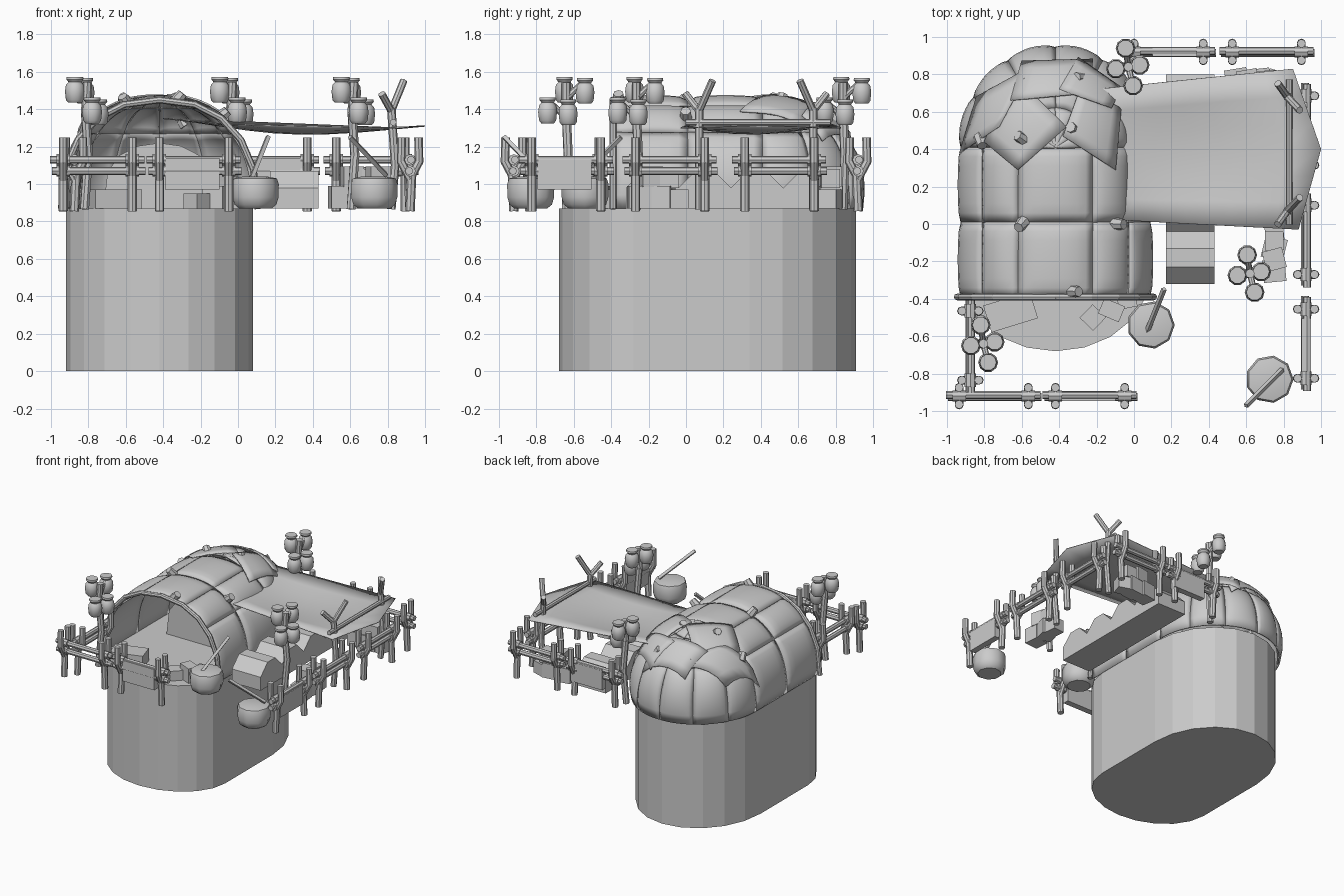
import bpy, bmesh, math, random
from mathutils import Vector, Matrix

if "Cube" in bpy.data.objects:
    bpy.data.objects.remove(bpy.data.objects["Cube"])
random.seed(3)
FLOOR = 0.87
pi = math.pi


def finish(bm, name, smooth=True, solid=0):
    bmesh.ops.recalc_face_normals(bm, faces=bm.faces)
    me = bpy.data.meshes.new(name)
    bm.to_mesh(me)
    bm.free()
    ob = bpy.data.objects.new(name, me)
    bpy.context.collection.objects.link(ob)
    if solid:
        m = ob.modifiers.new("thickness", 'SOLIDIFY')
        m.thickness, m.offset = solid, 0
    if smooth:
        bpy.ops.object.select_all(action='DESELECT')
        ob.select_set(True)
        bpy.context.view_layer.objects.active = ob
        bpy.ops.object.shade_smooth_by_angle(angle=math.radians(40))
    return ob


def tube(bm, pts, r, r2=None, n=8):
    pts = [Vector(p) for p in pts]
    for a, b in zip(pts, pts[1:]):
        d = b - a
        m = Matrix.Translation((a + b) / 2) @ d.to_track_quat('Z', 'Y').to_matrix().to_4x4()
        bmesh.ops.create_cone(bm, cap_ends=True, segments=n, radius1=r, radius2=r2 or r,
                              depth=d.length + 0.4 * r, matrix=m)


def box(bm, c, s, rz=0):
    m = Matrix.Translation(c) @ Matrix.Rotation(rz, 4, 'Z') @ Matrix.Diagonal((*s, 1))
    bmesh.ops.create_cube(bm, size=1, matrix=m)


def lathe(bm, prof, c, n):
    rows = [[bm.verts.new((c[0] + r * math.cos(2 * pi * i / n), c[1] + r * math.sin(2 * pi * i / n), c[2] + z))
             for i in range(n)] for r, z in prof]
    for a, b in zip(rows, rows[1:]):
        for i in range(n):
            j = (i + 1) % n
            bm.faces.new((a[i], a[j], b[j], b[i]))
    bm.faces.new(rows[0])
    bm.faces.new(rows[-1])


def prism(bm, pts, off):
    a = [bm.verts.new(p) for p in pts]
    b = [bm.verts.new(Vector(p) + Vector(off)) for p in pts]
    bm.faces.new(a)
    bm.faces.new(b)
    for i in range(len(a)):
        j = (i + 1) % len(a)
        bm.faces.new((a[i], a[j], b[j], b[i]))


def sheet(bm, fn, nu, nv):
    g = [[bm.verts.new(fn(i / nu, j / nv)) for j in range(nv + 1)] for i in range(nu + 1)]
    for i in range(nu):
        for j in range(nv):
            bm.faces.new((g[i][j], g[i + 1][j], g[i + 1][j + 1], g[i][j + 1]))


# Rounded pedestal
bm = bmesh.new()
pts = []
for y0, ry, start in ((0.34, 0.57, 0), (-0.28, 0.40, pi)):
    for i in range(11):
        a = start + pi * i / 10
        pts.append((-0.42 + 0.5 * math.cos(a), y0 + ry * math.sin(a), 0))
prism(bm, pts, (0, 0, FLOOR))
finish(bm, "pedestal", False)

# Quilted shelter: perimeter panels by elevation panels, each puffed out
P = 2 / 2.3
CX, Y0, YR, W, L, H = -0.42, -0.39, 0.41, 0.5, 0.53, 0.57
path = [("s", -1, Y0, 0.01), ("s", -1, 0.01, YR)]
path += [("a", 0, pi - k * pi / 6, pi - (k + 1) * pi / 6) for k in range(6)]
path += [("s", 1, YR, 0.01), ("s", 1, 0.01, Y0)]
for kind, side, p0, p1 in path:
    bm = bmesh.new()
    bands = [(0, 42), (42, 70)]
    if kind == "a" or side < 0:
        bands.append((70, 90 if kind == "a" else 110))
    for e0, e1 in bands:
        def panel(u, v):
            p = p0 + (p1 - p0) * u
            e = math.radians(e0 + (e1 - e0) * v)
            c, s = math.copysign(abs(math.cos(e)) ** P, math.cos(e)), math.sin(e) ** P
            if kind == "s":
                pos, d = Vector((CX + side * W * c, p, FLOOR + H * s)), Vector((side * c, 0, s))
            else:
                d = Vector((math.cos(p) * c, math.sin(p) * c, s))
                pos = Vector((CX + W * d.x, YR + L * d.y, FLOOR + H * s))
            half = 0.5 if e1 == 90 else 1
            across = max(math.sin(pi * half * v), 0) ** 0.6
            along = max(math.sin(pi * u), 0) ** (0.5 if kind == "a" else 0.3)
            if e1 == 90:
                along += (1 - along) * v
            return pos + d * (0.028 * across * along)
        sheet(bm, panel, 8, 8)
    finish(bm, "quilted_panels", True, 0.015)


def roof(x, y, lift):
    d = min(math.hypot((x - CX) / (W + 0.02), max(0, y - YR) / (L + 0.03)), 0.99)
    return (x, y, FLOOR + H * (1 - d ** 2.3) ** (1 / 2.3) + lift)


# Overlapping hide patches draped on the rear of the shelter
patches = [[(-0.62, 0.29), (-0.36, 0.52), (-0.63, 0.78), (-0.80, 0.44)],
           [(-0.10, 0.29), (-0.07, 0.62), (-0.29, 0.72), (-0.38, 0.47)],
           [(-0.93, 0.38), (-0.72, 0.52), (-0.55, 0.84), (-0.84, 0.68)],
           [(-0.66, 0.66), (-0.24, 0.70), (-0.22, 0.88), (-0.60, 0.87)],
           [(-0.40, 0.72), (-0.12, 0.62), (-0.07, 0.73), (-0.30, 0.89)]]
for k, q in enumerate(patches):
    bm = bmesh.new()
    a, b, c, d = [Vector(p) for p in q]
    sheet(bm, lambda u, v: roof(*a.lerp(b, u).lerp(d.lerp(c, u), v), 0.036 + 0.003 * k), 5, 5)
    finish(bm, "hide_patch", True, 0.01)

# Peg knots at the seams
bm = bmesh.new()
for x, y in [(-0.29, 0.78), (-0.33, 0.51), (-0.82, 0.45), (-0.59, 0.45), (-0.6, 0), (-0.09, 0), (-0.32, -0.36)]:
    p = Vector(roof(x, y, 0.02))
    d = Vector((random.uniform(-.03, .03), random.uniform(-.03, .03), 0.025))
    tube(bm, [p - d * 0.5, p + d], 0.036, 0.028, 7)
finish(bm, "seam_knots")

# Front arch pole
bm = bmesh.new()
arch = []
for i in range(11):
    a = pi * i / 10
    c, s = math.cos(a), math.sin(a)
    arch.append((CX + 0.525 * math.copysign(abs(c) ** P, c), Y0, FLOOR + 0.58 * s ** P))
tube(bm, arch, 0.018)
finish(bm, "entrance_arch")

# Bedding and crates around the entrance
bm = bmesh.new()
for c, s, r in [((-0.66, -0.47, 0.92), (0.26, 0.15, 0.10), 0.3), ((-0.22, -0.50, 0.91), (0.10, 0.10, 0.08), 0.8),
                ((-0.12, -0.46, 0.93), (0.12, 0.09, 0.12), -0.4), ((-0.04, -0.40, 0.92), (0.1, 0.1, 0.1), 0.2)]:
    box(bm, c, s, r)
finish(bm, "entrance_crates", False)
bm = bmesh.new()
prism(bm, [(CX + 0.3 * math.cos(pi * i / 8), 0.1, FLOOR + 0.35 * math.sin(pi * i / 8) ** 0.6 if 0 < i < 8 else FLOOR)
           for i in range(9)], (0, 0.3, 0))
finish(bm, "bedding_mound")

# Awning: sagging cloth, poles and beam
bm = bmesh.new()


def cloth(u, v):
    front = Vector((-0.06, 0.02, 1.32)).lerp(Vector((0.88, -0.03, 1.30)), u)
    back = Vector((-0.40, 0.70, 1.35)).lerp(Vector((0.85, 0.83, 1.30)), u)
    p = front.lerp(back, v)
    p.x += 0.135 * u ** 4 * (1 - abs(2 * v - 1))
    p.z -= 0.055 * math.sin(pi * u) * math.sin(pi * v) - 0.01 * u * math.sin(pi * v)
    return p


sheet(bm, cloth, 8, 6)
finish(bm, "awning_cloth", True, 0.006)
bm = bmesh.new()
tube(bm, [(0.83, 0.0, 1.33), (0.83, 0.77, 1.33)], 0.018)
for y, k in [(0.07, 1), (0.68, -1)]:
    tube(bm, [(0.82, y, FLOOR), (0.84, y, 1.1), (0.82, y, 1.40)], 0.023)
    tube(bm, [(0.82, y, 1.39), (0.885, y + 0.07 * k, 1.55)], 0.02)
    tube(bm, [(0.82, y, 1.39), (0.77, y - 0.07 * k, 1.48)], 0.02)
finish(bm, "awning_poles")

# Row of bales
for k in range(4):
    bm = bmesh.new()
    y = -0.32 + 0.28 * k
    prism(bm, [(0.17, y + a, FLOOR + b) for a, b in
               [(0, 0), (0.28, 0), (0.28, 0.11), (0.19, 0.2), (0.09, 0.2), (0, 0.11)]], (0.26, 0, 0))
    finish(bm, "bale", False)


# Fence modules: forked stakes carrying two rails, some with a plank
def fence(cx, cy, along_x, plank=False):
    def at(a, o, z):
        return (cx + a, cy + o, z) if along_x else (cx + o, cy + a, z)
    bm = bmesh.new()
    for k, a in ((1, -0.185), (-1, 0.185)):
        tube(bm, [at(a, 0, FLOOR - 0.01), at(a, 0.008 * k, 1.04)], 0.025)
        for s in (-1, 1):
            tube(bm, [at(a, 0, 1.03), at(a, 0.048 * s, 1.12), at(a, 0.045 * s, 1.245)], 0.023)
        for z in (1.07, 1.13):
            tube(bm, [at(a - 0.03, 0, z), at(a + 0.03, 0, z)], 0.03)
    tube(bm, [at(-0.25, 0.005, 1.13), at(0.245, 0.005, 1.13)], 0.021)
    tube(bm, [at(-0.24, -0.005, 1.07), at(0.25, -0.005, 1.07)], 0.021)
    finish(bm, "fence")
    if plank:
        bm = bmesh.new()
        s = (0.29, 0.05, 0.17) if along_x else (0.05, 0.29, 0.17)
        box(bm, at(-0.01 if cy < 0 else 0.06, 0, 1.055), s)
        finish(bm, "fence_plank", False)


for f in [(-0.75, -0.92, True), (-0.235, -0.92, True, True), (-0.875, -0.65, False), (0.92, -0.64, False, True),
          (0.92, -0.085, False), (0.92, 0.5, False), (0.71, 0.92, True), (0.185, 0.92, True, True)]:
    fence(*f)

# Branching posts hung with jars
jar = [(0.036, 0), (0.048, 0.015), (0.053, 0.06), (0.048, 0.095), (0.034, 0.11), (0.046, 0.125), (0.044, 0.138)]
hang = [(-0.015, 0.1, 1.43), (-0.067, -0.01, 1.435), (0.06, 0.01, 1.315), (0.025, -0.1, 1.325)]
for cx, cy in [(-0.805, -0.64), (0.62, -0.265), (-0.03, 0.84)]:
    bm = bmesh.new()
    tube(bm, [(cx - 0.015, cy, FLOOR), (cx + 0.005, cy + 0.01, 1.15), (cx - 0.01, cy, 1.38), (cx, cy, 1.54)], 0.025)
    for dx, dy, z in hang:
        tube(bm, [(cx, cy, z + 0.03), (cx + dx, cy + dy, z + 0.125)], 0.018, 0.014)
    finish(bm, "jar_post")
    bm = bmesh.new()
    for dx, dy, z in hang:
        lathe(bm, jar, (cx + dx, cy + dy, z), 10)
    finish(bm, "hanging_jars")

# Cooking pots with stirring paddles
pot = [(0.09, 0), (0.115, 0.02), (0.127, 0.06), (0.128, 0.13), (0.118, 0.16), (0.07, 0.17)]
for c, a, b in [((0.09, -0.54, FLOOR), (0.06, -0.60, 1.0), (0.16, -0.35, 1.25)),
                ((0.725, -0.83, FLOOR), (0.79, -0.78, 1.05), (0.60, -0.97, 1.25))]:
    bm = bmesh.new()
    lathe(bm, pot, c, 9)
    finish(bm, "cooking_pot")
    bm = bmesh.new()
    tube(bm, [a, b], 0.015, n=4)
    finish(bm, "stirring_paddle", False)

# Stacked crates beside the bales and at the back
bm = bmesh.new()
for x0, y0, ax in [(0.75, -0.15, 0), (0.65, 0.77, 1)]:
    for a, z, s in [(-0.10, 0.06, 0.12), (0.02, 0.06, 0.12), (0.11, 0.05, 0.1), (-0.04, 0.17, 0.11), (0.06, 0.16, 0.1)]:
        p = (x0 + a * ax, y0 + a * (1 - ax), FLOOR + z)
        box(bm, p, (s, s, s), random.uniform(-0.35, 0.35))
finish(bm, "stacked_crates", False)
